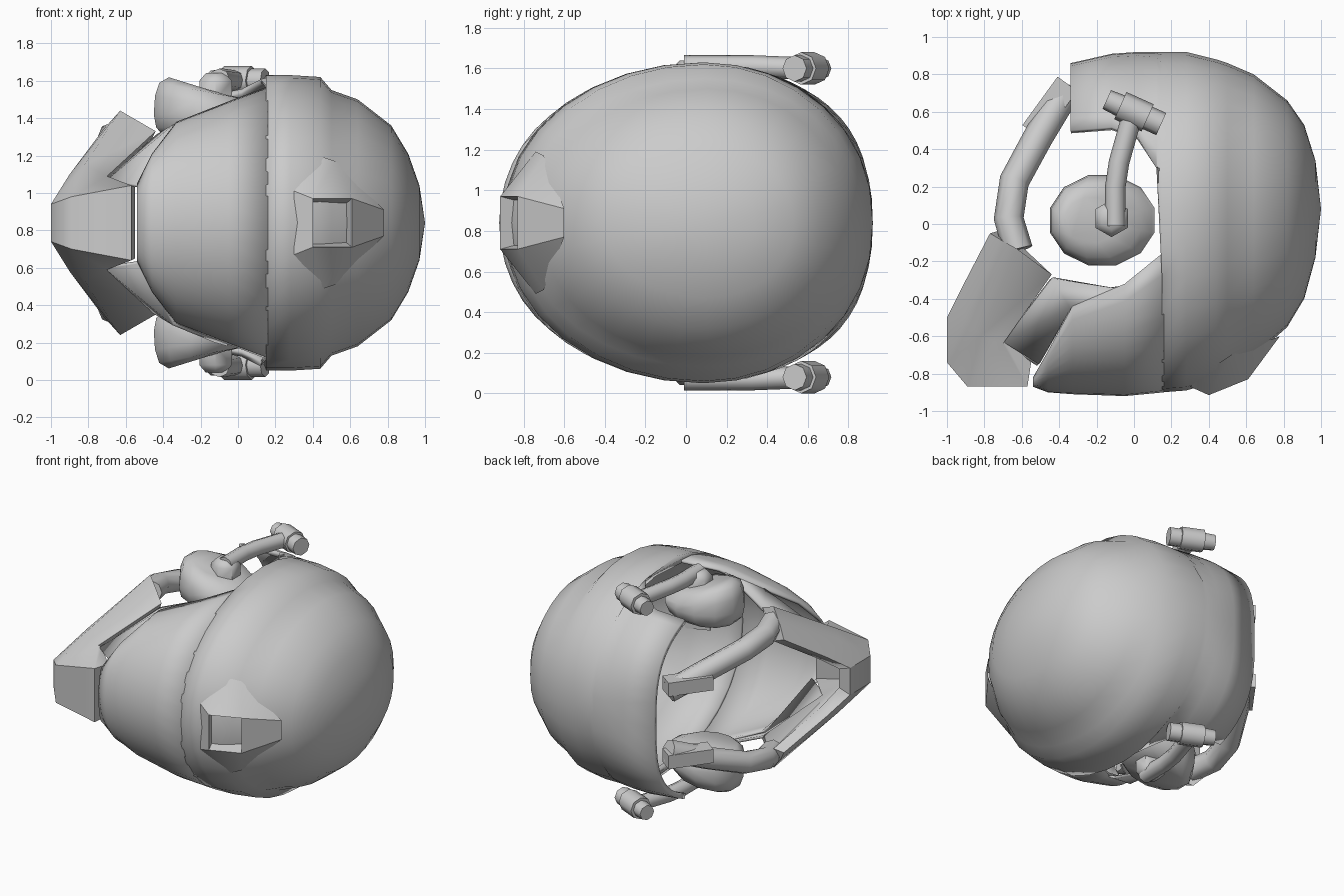
import bpy, bmesh, math
from mathutils import Vector, Matrix

MID = 0.84  # height of the symmetry plane

if "Cube" in bpy.data.objects:
    bpy.data.objects.remove(bpy.data.objects["Cube"])

grey = bpy.data.materials.new("plain grey")
grey.use_nodes = True
grey.diffuse_color = (0.6, 0.6, 0.6, 1)
grey.node_tree.nodes["Principled BSDF"].inputs["Base Color"].default_value = grey.diffuse_color


def finish(name, bm, angle=55, thickness=0.0):
    """Turn a bmesh into a shaded object, optionally thickened inwards."""
    bmesh.ops.remove_doubles(bm, verts=bm.verts, dist=0.0005)
    bmesh.ops.recalc_face_normals(bm, faces=bm.faces)
    mesh = bpy.data.meshes.new(name)
    bm.to_mesh(mesh)
    bm.free()
    mesh.materials.append(grey)
    part = bpy.data.objects.new(name, mesh)
    bpy.context.collection.objects.link(part)
    bpy.ops.object.select_all(action='DESELECT')
    part.select_set(True)
    bpy.context.view_layer.objects.active = part
    bpy.ops.object.shade_smooth_by_angle(angle=math.radians(angle))
    if thickness:
        solid = part.modifiers.new("thickness", 'SOLIDIFY')
        solid.thickness = thickness
        solid.offset = -1


def skin(bm, rings, closed=True, side=1):
    """Bridge a list of rings; the third coordinate is distance from the symmetry plane."""
    rows = [[bm.verts.new((x, y, MID + side * h)) for x, y, h in ring] for ring in rings]
    count = len(rows[0])
    for low, high in zip(rows, rows[1:]):
        for i in range(count if closed else count - 1):
            j = (i + 1) % count
            bm.faces.new((low[i], low[j], high[j], high[i]))
    return rows


def loft(name, rings, closed=True, caps=False, angle=55, thickness=0.0, side=1):
    bm = bmesh.new()
    rows = skin(bm, rings, closed, side)
    if caps:
        bm.faces.new(rows[0])
        bm.faces.new(rows[-1])
    finish(name, bm, angle, thickness)


def tube(name, path, radius, side, sides=8):
    """Straight-segmented rod along a path."""
    points = [Vector(p) for p in path]
    rings = []
    for i, point in enumerate(points):
        along = (points[min(i + 1, len(points) - 1)] - points[max(i - 1, 0)]).normalized()
        u = along.cross(Vector((0, 0, 1))).normalized()
        v = along.cross(u)
        angles = [math.tau * k / sides for k in range(sides)]
        rings.append([point + radius * (u * math.cos(a) + v * math.sin(a)) for a in angles])
    loft(name, rings, caps=True, side=side)


def section(x, front, back, half, power=0.93, start=0.0, steps=32):
    """Egg-shaped cross-section of the shell, from the front round the back."""
    centre = front + (back - front) * 0.54
    ring = []
    for k in range(steps + 1):
        t = start + (math.tau - 2 * start) * k / steps
        reach = centre - front if math.cos(t) > 0 else back - centre
        s = math.sin(t)
        ring.append((x, centre - reach * math.cos(t), half * math.copysign(abs(s) ** power, s)))
    return ring


# Shell crown: x, front y, back y, half width
crown = [(0.15, -0.9, 0.92, 0.79), (0.28, -0.89, 0.92, 0.79), (0.44, -0.84, 0.88, 0.78),
         (0.5, -0.8, 0.86, 0.71), (0.64, -0.71, 0.8, 0.66), (0.82, -0.55, 0.66, 0.52),
         (0.91, -0.4, 0.53, 0.37), (0.97, -0.18, 0.34, 0.2), (1.0, 0.08, 0.08, 0)]
# Shell back, cut out round the ears: adds the squareness and the start angle
nape = [(0.15, -0.9, 0.92, 0.79, 0.93, 0.375), (0.12, -0.88, 0.92, 0.79, 0.92, 0.58),
        (0.02, -0.8, 0.92, 0.78, 0.86, 0.64), (-0.12, -0.65, 0.91, 0.75, 0.75, 0.65),
        (-0.34, -0.5, 0.86, 0.71, 0.62, 0.64)]
bm = bmesh.new()
skin(bm, [section(*row) for row in crown], closed=False)
skin(bm, [section(*row, start * math.pi, 20) for *row, start in nape], closed=False)
finish("shell", bm, thickness=0.04)

# Visor: x, edge y, middle y, half width
visor = [(0.16, -0.15, -0.9, 0.73), (-0.05, -0.32, -0.92, 0.65), (-0.33, -0.44, -0.91, 0.54),
         (-0.46, -0.68, -0.9, 0.37), (-0.54, -0.82, -0.87, 0.21)]
rings = []
for x, edge, middle, half in visor:
    angles = [math.pi * (k / 20 - 0.5) for k in range(21)]
    rings.append([(x, edge + (middle - edge) * math.cos(a), half * math.sin(a)) for a in angles])
loft("visor", rings, closed=False, thickness=0.02)

# Middle block of the chin guard and its slanting side plates
outline = [(-1, -0.5, 0.1), (-1, -0.74, 0.1), (-0.89, -0.87, 0.14), (-0.57, -0.87, 0.2),
           (-0.55, -0.74, 0.19), (-0.85, -0.7, 0.1), (-0.91, -0.5, 0.07)]
waist = [(-0.92, -0.34, 0.22), (-0.9, -0.5, 0.26), (-0.82, -0.6, 0.31), (-0.7, -0.64, 0.25),
         (-0.7, -0.6, 0.22), (-0.77, -0.5, 0.2), (-0.85, -0.34, 0.19)]
wing = [(-0.77, -0.05, 0.42), (-0.72, -0.08, 0.5), (-0.63, -0.13, 0.6), (-0.44, -0.27, 0.49),
        (-0.46, -0.26, 0.45), (-0.6, -0.12, 0.5), (-0.7, -0.03, 0.4)]
loft("chin_block", [[(x, y, -h) for x, y, h in outline], outline], angle=65)

# Boom knob profile: distance along its axis, radius
knob = [(-0.16, 0.055), (-0.08, 0.06), (-0.08, 0.08), (0.08, 0.08), (0.08, 0.065), (0.16, 0.065)]
# Ear cup profile: distance from the middle, scale
cup = [(0.47, 0.7), (0.51, 0.92), (0.58, 1), (0.68, 0.96), (0.75, 0.82), (0.78, 0.5)]


def polygon(cx, cy, h, rx, ry, sides, tilt=0.0):
    """Ring of points, sinking towards +x when tilted."""
    angles = [math.tau * (k + 0.5) / sides for k in range(sides)]
    return [(cx + rx * math.cos(a), cy + ry * math.sin(a), h - tilt * (1 + math.cos(a)))
            for a in angles]


for label, side in (("upper", 1), ("lower", -1)):
    loft(label + "_chin_plate", [outline, waist, wing], caps=True, angle=65, side=side)
    tube(label + "_chin_arm", [(-0.62, -0.14, 0.48), (-0.67, 0.03, 0.46), (-0.64, 0.23, 0.42),
                               (-0.51, 0.47, 0.33), (-0.36, 0.72, 0.22)], 0.08, side)

    # Flap tucked along the visor edge
    flap = [[(-0.7, -0.63, 0.23), (-0.44, -0.29, 0.47), (-0.12, -0.34, 0.62)],
            [(-0.51, -0.75, 0.2), (-0.34, -0.45, 0.53), (-0.05, -0.33, 0.64)]]
    loft(label + "_visor_flap", flap, closed=False, thickness=0.02, side=side)

    # Ear cup, hinge and boom
    loft(label + "_ear_cup",
         [polygon(-0.17 - (1 - s) * 0.12, 0.02, h, 0.29 * s, 0.25 * s, 12, 0.045 * (h > 0.6))
          for h, s in cup], caps=True, side=side)
    loft(label + "_boom_hinge", [polygon(-0.12, 0.03, h, r, r, 6)
                                 for h, r in ((0.66, 0.1), (0.76, 0.1), (0.8, 0.06))],
         caps=True, side=side)
    tube(label + "_boom", [(-0.1, -0.01, 0.77), (-0.1, 0.2, 0.77), (-0.08, 0.33, 0.77),
                           (-0.01, 0.58, 0.76)], 0.055, side)
    axis, across, up = Vector((0.91, -0.41, 0)), Vector((0.41, 0.91, 0)), Vector((0, 0, 1))
    rings = []
    for along, radius in knob:
        centre = Vector((0, 0.6, 0.76)) + axis * along
        rings.append([centre + radius * (across * math.cos(a) + up * math.sin(a))
                      for a in [math.tau * k / 8 for k in range(8)]])
    loft(label + "_boom_knob", rings, caps=True, side=side)

    # Bracket holding the chin arm to the shell
    bm = bmesh.new()
    place = (Matrix.Translation((-0.45, 0.62, MID + side * 0.27))
             @ Matrix.Rotation(math.radians(54), 4, 'Z') @ Matrix.Diagonal((0.32, 0.13, 0.1, 1)))
    bmesh.ops.create_cube(bm, size=1, matrix=place)
    finish(label + "_arm_bracket", bm)

# Faceted mount on the brow with a square socket
base = [(0.78, -0.6, 0.07), (0.52, -0.7, 0.33), (0.46, -0.74, 0.35), (0.3, -0.87, 0.17)]
square = [(0.61, -0.83, 0.13), (0.61, -0.83, 0.13), (0.4, -0.915, 0.13), (0.4, -0.915, 0.13)]
floor = [(x - 0.04, y + 0.12, h * 0.75) for x, y, h in square]
bm = bmesh.new()
rows = skin(bm, [half + [(x, y, -h) for x, y, h in reversed(half)]
                 for half in (base, square, floor)])
bm.faces.new(rows[-1])
bmesh.ops.dissolve_degenerate(bm, dist=0.0005, edges=bm.edges)
finish("brow_mount", bm, angle=30)
